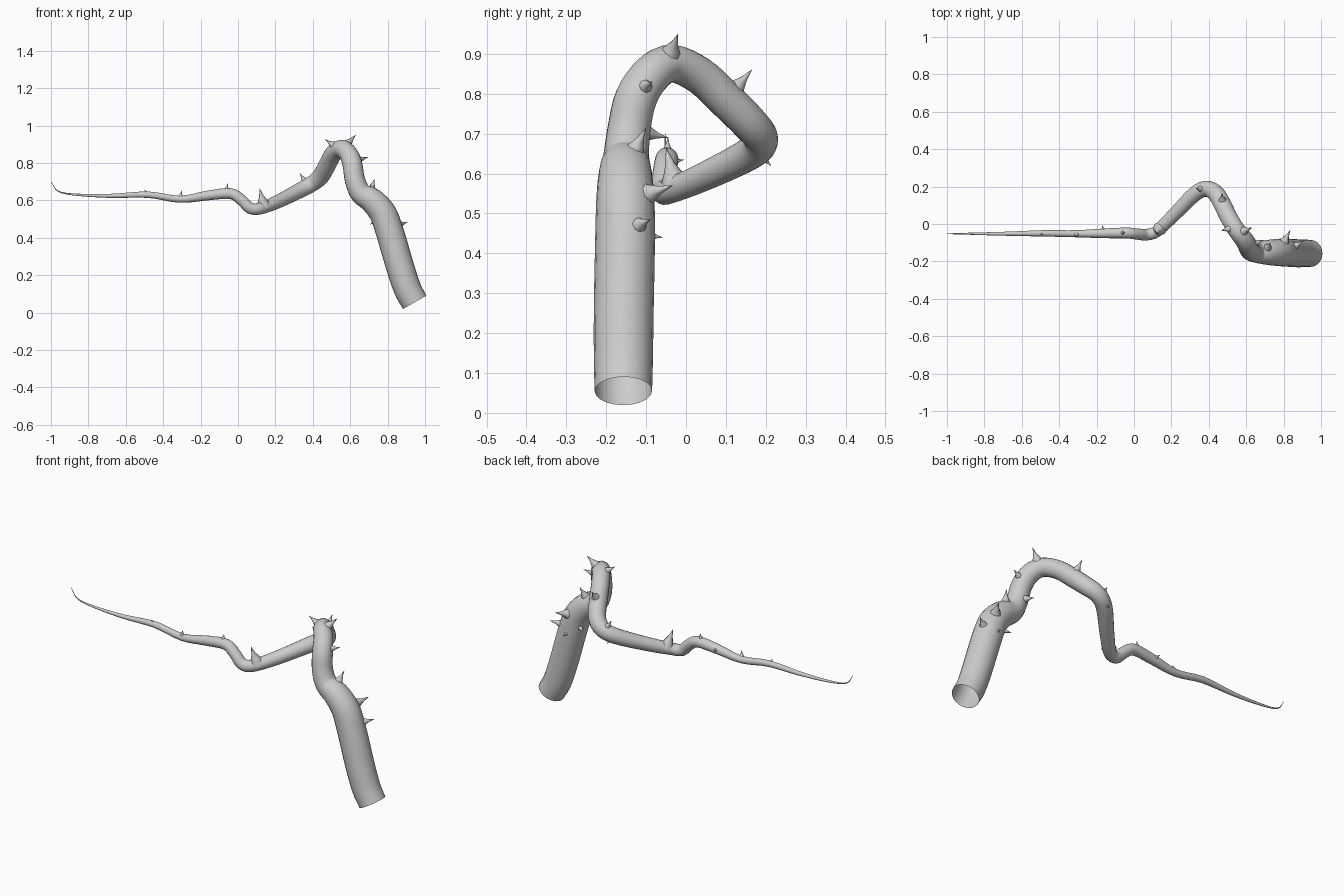
import bpy, bmesh, math
from mathutils import Vector

if "Cube" in bpy.data.objects:
    bpy.data.objects.remove(bpy.data.objects["Cube"])

# Centre line of the vine: x, y, z, radius
PATH = [
    (.945, -.157, .055, .072), (.905, -.157, .13, .074), (.862, -.156, .26, .075),
    (.815, -.153, .42, .075), (.775, -.152, .53, .073), (.715, -.152, .60, .067),
    (.655, -.15, .64, .058), (.625, -.143, .71, .054), (.612, -.125, .79, .053),
    (.59, -.085, .85, .05), (.55, -.035, .876, .047), (.507, .035, .845, .047),
    (.475, .1, .785, .047), (.44, .16, .725, .046), (.39, .188, .685, .043),
    (.325, .16, .65, .041), (.21, .045, .592, .036), (.12, -.04, .557, .032),
    (.065, -.057, .558, .031), (.02, -.054, .60, .03), (-.04, -.048, .636, .029),
    (-.16, -.05, .626, .026), (-.31, -.052, .606, .019), (-.48, -.05, .63, .017),
    (-.68, -.052, .624, .011), (-.86, -.052, .63, .006), (-.96, -.052, .648, .003),
    (-1.0, -.052, .70, .001),
]
# Thorn tips
TIPS = [
    (.63, -.02, .95), (.465, -.035, .927), (.47, .165, .86), (.695, -.085, .83),
    (.73, -.10, .715), (.835, -.033, .57), (.908, -.09, .485), (.705, -.09, .472),
    (.80, -.058, .44), (.33, .19, .745), (.34, .205, .628), (.115, -.05, .665),
    (.60, -.045, .69), (-.055, -.045, .69), (-.30, -.065, .652), (-.50, -.055, .658),
    (-.17, -.005, .635),
]


def sample_path(points, steps=4):
    """Catmull-Rom samples through position and radius together."""
    pts = [Vector(p) for p in points]
    pts = [2 * pts[0] - pts[1]] + pts + [2 * pts[-1] - pts[-2]]
    out = []
    for i in range(1, len(pts) - 2):
        a, b, c, d = pts[i - 1:i + 3]
        for s in range(steps):
            t = s / steps
            out.append(.5 * (2 * b + (c - a) * t + (2 * a - 5 * b + 4 * c - d) * t * t
                             + (3 * b - a - 3 * c + d) * t ** 3))
    return out + [pts[-2]]


def sweep(name, samples, sides):
    """Open tube along samples of (x, y, z, radius)."""
    bm = bmesh.new()
    pos = [s.to_3d() for s in samples]
    side, rings = Vector((0, 1, 0)), []
    for i, s in enumerate(samples):
        tan = (pos[min(i + 1, len(pos) - 1)] - pos[max(i - 1, 0)]).normalized()
        side = (side - tan * side.dot(tan)).normalized()
        up = tan.cross(side)
        rings.append([bm.verts.new(pos[i] + max(s[3], .0006) * (
            math.cos(2 * math.pi * k / sides) * side + math.sin(2 * math.pi * k / sides) * up))
            for k in range(sides)])
    for r0, r1 in zip(rings, rings[1:]):
        for k in range(sides):
            j = (k + 1) % sides
            bm.faces.new((r0[k], r0[j], r1[j], r1[k]))
    bm.normal_update()
    mesh = bpy.data.meshes.new(name)
    bm.to_mesh(mesh)
    bm.free()
    obj = bpy.data.objects.new(name, mesh)
    bpy.context.collection.objects.link(obj)
    for p in mesh.polygons:
        p.use_smooth = True
    return obj


# Main stem
samples = sample_path(PATH)
sweep("vine_stem", samples, 20)

# Thorns: flared spikes rising from the nearest piece of stem
for n, tip in enumerate(TIPS):
    tip = Vector(tip)
    near = min(samples, key=lambda s: (s.to_3d() - tip).length - s[3])
    centre, r = near.to_3d(), near[3]
    out = (tip - centre).normalized()
    length = max((tip - centre).length - r, .015)
    prof = [(-.4, .5), (-.1, .42), (.12, .3), (.45, .15), (1, .0)]
    spike = []
    for h, w in prof:
        p = centre + out * (r + h * length)
        spike.append(Vector((p.x, p.y, p.z, w * length)))
    sweep(f"thorn_{n + 1}", spike, 8)
